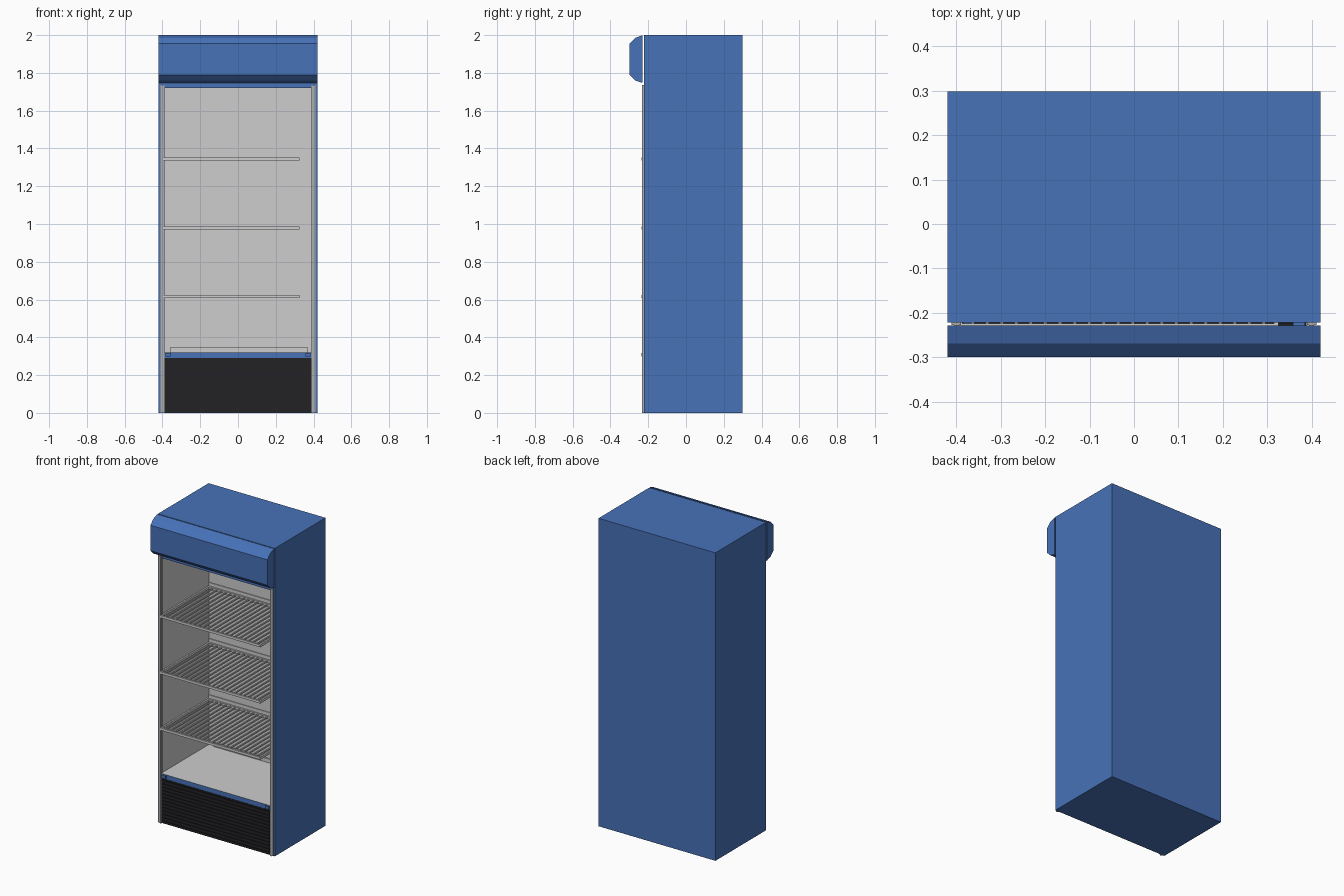
import bpy, bmesh
from mathutils import Vector

if "Cube" in bpy.data.objects:
    bpy.data.objects.remove(bpy.data.objects["Cube"])


def material(name, rgb):
    m = bpy.data.materials.new(name)
    m.diffuse_color = (*rgb, 1)
    m.use_nodes = True
    m.node_tree.nodes["Principled BSDF"].inputs["Base Color"].default_value = m.diffuse_color
    return m


BLUE = material("cabinet blue", (0.063, 0.168, 0.485))
GREY = material("liner light grey", (0.61, 0.61, 0.61))
TRIM = material("trim grey", (0.42, 0.42, 0.42))
DARK = material("grille black", (0.016, 0.015, 0.018))


def finish(name, bm, *mats):
    mesh = bpy.data.meshes.new(name)
    bm.normal_update()
    bm.to_mesh(mesh)
    bm.free()
    for m in mats:
        mesh.materials.append(m)
    ob = bpy.data.objects.new(name, mesh)
    bpy.context.collection.objects.link(ob)
    return ob


def add_box(bm, x0, x1, y0, y1, z0, z1):
    vs = bmesh.ops.create_cube(bm, size=1)["verts"]
    for v in vs:
        v.co = Vector((x1 if v.co.x > 0 else x0,
                       y1 if v.co.y > 0 else y0,
                       z1 if v.co.z > 0 else z0))


def boxes(name, mat, dims):
    bm = bmesh.new()
    for d in dims:
        add_box(bm, *d)
    return finish(name, bm, mat)


def extrude_x(name, mat, profile, half):
    """Extrude a (y, z) profile across the width."""
    bm = bmesh.new()
    f = bm.faces.new([bm.verts.new((-half, y, z)) for y, z in profile])
    r = bmesh.ops.extrude_face_region(bm, geom=[f])
    for v in r["geom"]:
        if isinstance(v, bmesh.types.BMVert):
            v.co.x = half
    bmesh.ops.recalc_face_normals(bm, faces=bm.faces)
    return finish(name, bm, mat)


# Cabinet: a box whose front is inset and pushed back to form the grey liner
bm = bmesh.new()
add_box(bm, -0.42, 0.42, -0.222, 0.298, 0, 2)
bm.normal_update()
front = min(bm.faces, key=lambda f: f.calc_center_median().y)
bmesh.ops.inset_region(bm, faces=[front], thickness=0.02)
for v in front.verts:
    v.co.x = 0.398 if v.co.x > 0 else -0.398
    v.co.z = 1.72 if v.co.z > 1 else 0.32
cavity = bmesh.ops.extrude_discrete_faces(bm, faces=[front])["faces"][0]
for v in cavity.verts:
    v.co.y = 0.27
for f in bm.faces:
    c = f.calc_center_median()
    inside = abs(c.x) < 0.41 and 0.31 < c.z < 1.73 and -0.2 < c.y < 0.28
    f.material_index = 1 if inside else 0
bmesh.ops.recalc_face_normals(bm, faces=bm.faces)
finish("cabinet", bm, BLUE, GREY)

# Overhanging header with chamfered edges, standing just off the cabinet
extrude_x("header", BLUE, [(-0.229, 2.0), (-0.269, 1.985), (-0.299, 1.955),
                           (-0.299, 1.79), (-0.269, 1.76), (-0.229, 1.747)], 0.42)

# Stepped door posts on both sides
for side, sx in (("left", -1), ("right", 1)):
    dims = []
    for a, b, y in ((0.389, 0.411, -0.227), (0.394, 0.405, -0.232)):
        x0, x1 = sorted((a * sx, b * sx))
        dims.append((x0, x1, y, -0.221, 0, 1.735))
    boxes(side + "_door_post", TRIM, dims)
    # small bracket at the foot of the opening
    x0, x1 = sorted((0.358 * sx, 0.385 * sx))
    boxes(side + "_bracket", BLUE, [(x0, x1, -0.235, -0.221, 0.298, 0.318)])

# Louvred grille below the opening
grille = [(-0.388, 0.388, -0.225, -0.221, 0.002, 0.29)]
n = 13
for i in range(n):
    z = 0.006 + i * 0.284 / n
    grille.append((-0.388, 0.388, -0.230, -0.223, z, z + 0.013))
boxes("grille", DARK, grille)

# Wire shelves: front, back and side rails with wires running front to back
X0, X1 = -0.396, 0.325
for k, z in enumerate((0.615, 0.98, 1.345)):
    h = 0.008
    parts = [(X0, X1, -0.236, -0.224, z - h, z + h),
             (X0, X1, 0.255, 0.265, z - h, z + h),
             (X0, X0 + 0.01, -0.224, 0.255, z - h, z + h),
             (X1 - 0.01, X1, -0.224, 0.255, z - h, z + h)]
    wires = 22
    for i in range(1, wires):
        x = X0 + (X1 - X0) * i / wires
        parts.append((x - 0.004, x + 0.004, -0.224, 0.255, z - 0.004, z + 0.004))
    boxes(f"shelf_{k + 1}", GREY, parts)
    # support strip on the back wall
    boxes(f"shelf_strip_{k + 1}", GREY, [(X0, 0.332, 0.265, 0.271, z - 0.03, z + 0.03)])

# Low skirting along the back of the floor
boxes("floor_skirting", GREY, [(-0.36, 0.37, 0.262, 0.271, 0.319, 0.345)])
